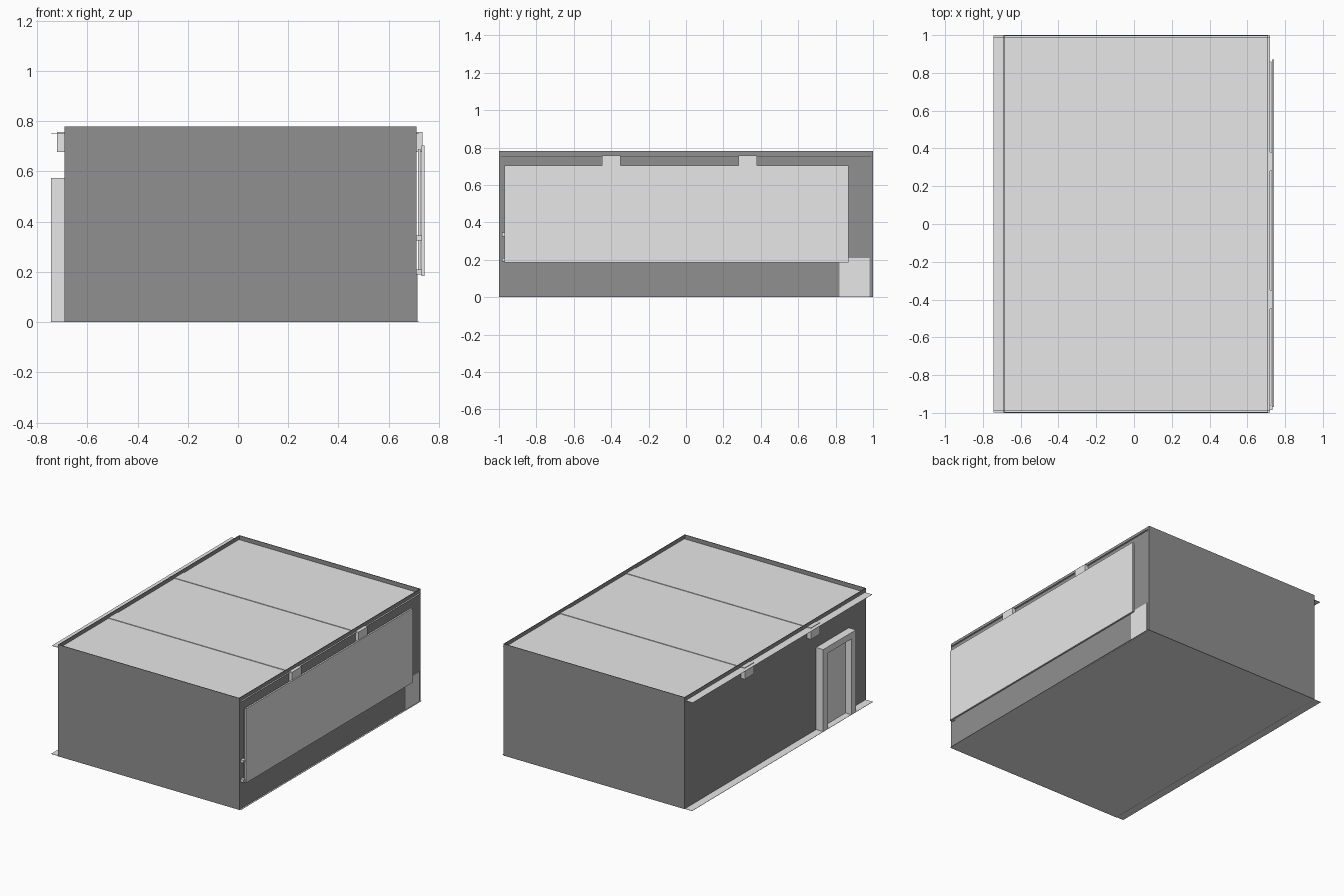
import bpy
import bmesh

cube = bpy.data.objects.get("Cube")
if cube:
    bpy.data.objects.remove(cube, do_unlink=True)


def make_material(name, value):
    mat = bpy.data.materials.new(name)
    colour = (value, value, value, 1.0)
    mat.use_nodes = True
    mat.diffuse_color = colour
    mat.node_tree.nodes["Principled BSDF"].inputs["Base Color"].default_value = colour
    return mat


LIGHT = make_material("light_grey", 0.8)
DARK = make_material("dark_grey", 0.28)


def box(name, x, y, z, mat):
    """Box from (min, max) ranges along each axis."""
    bm = bmesh.new()
    bmesh.ops.create_cube(bm, size=1.0)
    for v in bm.verts:
        for i, (lo, hi) in enumerate((x, y, z)):
            v.co[i] = hi if v.co[i] > 0 else lo
    mesh = bpy.data.meshes.new(name)
    bm.to_mesh(mesh)
    bm.free()
    mesh.materials.append(mat)
    obj = bpy.data.objects.new(name, mesh)
    bpy.context.collection.objects.link(obj)
    return obj


# Shell: four thin walls standing above the ceiling as a low rim
X0, X1, H, T = -0.69, 0.71, 0.78, 0.004
box("front_wall", (X0, X1), (-1, -1 + T), (0, H), DARK)
box("back_wall", (X0, X1), (1 - T, 1), (0, H), DARK)
box("right_wall", (X0, X0 + T), (-1 + T, 1 - T), (0, H), DARK)
box("left_wall", (X1 - T, X1), (-1 + T, 1 - T), (0, H), DARK)

# Floor and ceiling sheets that overhang the side walls
box("floor", (-0.745, 0.72), (-0.997, 0.997), (0, 0.002), LIGHT)
box("ceiling", (-0.745, 0.72), (-0.99, 0.99), (0.752, 0.754), LIGHT)

# Ceiling beams whose ends stick out through both walls
for i, y in enumerate((-0.40, 0.33)):
    box(f"beam_{i + 1}", (-0.72, 0.734), (y - 0.05, y + 0.05), (0.677, 0.758), LIGHT)

# Long wall panel with backing, and small tabs at its front end
box("panel_backing", (0.716, 0.727), (-0.955, 0.86), (0.20, 0.69), LIGHT)
box("wall_panel", (0.73, 0.742), (-0.97, 0.87), (0.185, 0.703), LIGHT)
for i, z in enumerate((0.20, 0.335)):
    box(f"panel_tab_{i + 1}", (0.708, 0.732), (-0.985, -0.96), (z - 0.01, z + 0.01), LIGHT)

# Low plate in the back corner
box("corner_plate", (0.705, 0.715), (0.82, 0.98), (0.002, 0.21), LIGHT)

# Door with a projecting frame
for name, y in (("front", -0.81), ("back", -0.50)):
    box(f"door_post_{name}", (-0.745, -0.688), (y, y + 0.05), (0.002, 0.575), LIGHT)
box("door_lintel", (-0.745, -0.688), (-0.76, -0.50), (0.53, 0.575), LIGHT)
box("door", (-0.70, -0.688), (-0.76, -0.50), (0.002, 0.53), LIGHT)
